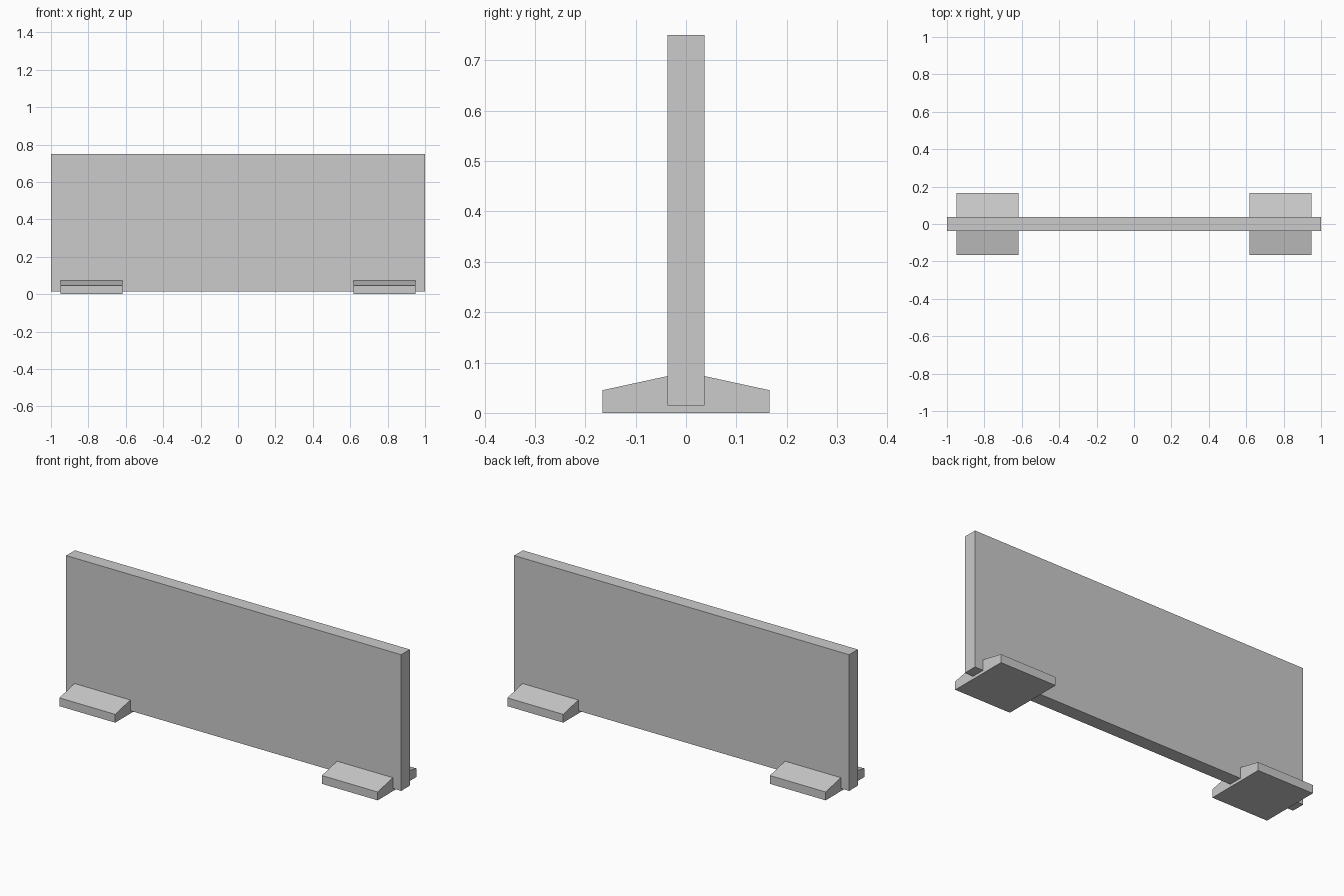
import bpy
import bmesh

cube = bpy.data.objects.get("Cube")
if cube:
    bpy.data.objects.remove(cube, do_unlink=True)

# Single flat colour
grey = bpy.data.materials.new("light_grey")
grey.use_nodes = True
colour = (0.6, 0.6, 0.6, 1)
grey.diffuse_color = colour
grey.node_tree.nodes["Principled BSDF"].inputs["Base Color"].default_value = colour


def extrude_profile(name, profile, x0, x1):
    """Extrude a (y, z) outline along x."""
    bm = bmesh.new()
    face = bm.faces.new([bm.verts.new((x0, y, z)) for y, z in profile])
    result = bmesh.ops.extrude_face_region(bm, geom=[face])
    moved = [v for v in result["geom"] if isinstance(v, bmesh.types.BMVert)]
    bmesh.ops.translate(bm, verts=moved, vec=(x1 - x0, 0, 0))
    bmesh.ops.recalc_face_normals(bm, faces=bm.faces)
    mesh = bpy.data.meshes.new(name)
    bm.to_mesh(mesh)
    bm.free()
    mesh.materials.append(grey)
    obj = bpy.data.objects.new(name, mesh)
    bpy.context.scene.collection.objects.link(obj)
    return obj


half_thick, panel_base, panel_top = 0.037, 0.015, 0.75
half_depth, edge_height, ridge_height = 0.166, 0.045, 0.073

# Upright panel
extrude_profile("panel", [(-half_thick, panel_base), (half_thick, panel_base),
                          (half_thick, panel_top), (-half_thick, panel_top)], -1, 1)

# Sloped feet, slotted to hold the panel
half = [(half_depth, 0), (half_depth, edge_height),
        (half_thick, ridge_height), (half_thick, panel_base)]
foot_profile = half + [(-y, z) for y, z in reversed(half)]
inner, outer = 0.617, 0.95
extrude_profile("left_foot", foot_profile, inner, outer)
extrude_profile("right_foot", foot_profile, -outer, -inner)
